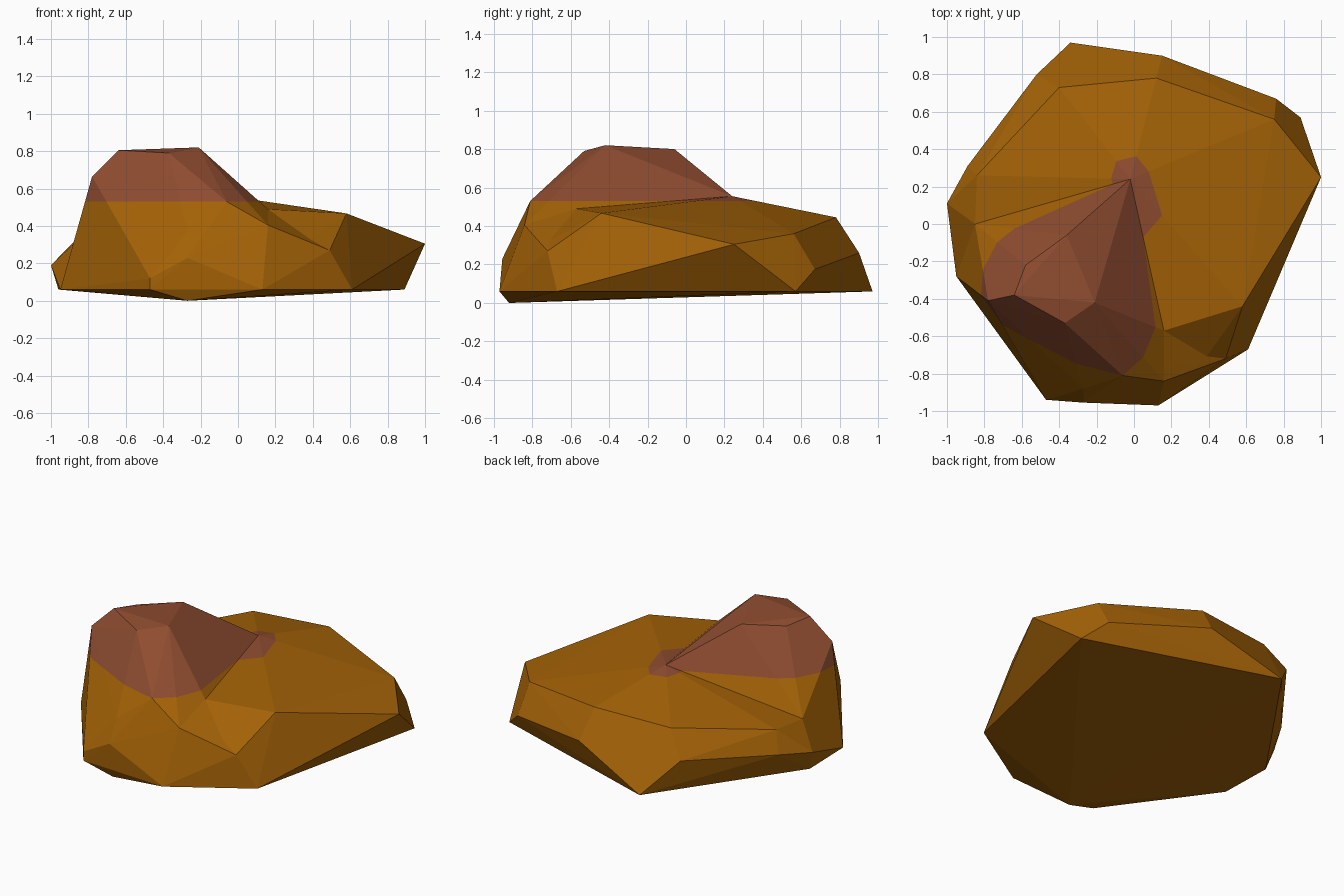
import bpy
import bmesh

if "Cube" in bpy.data.objects:
    bpy.data.objects.remove(bpy.data.objects["Cube"])

CAP_HEIGHT = 0.53


def material(name, colour):
    m = bpy.data.materials.new(name)
    m.diffuse_color = (*colour, 1)
    m.use_nodes = True
    m.node_tree.nodes["Principled BSDF"].inputs["Base Color"].default_value = m.diffuse_color
    return m


def hull(name, points):
    """Faceted convex boulder wrapped around a few corner points."""
    bm = bmesh.new()
    for p in points:
        bm.verts.new(p)
    res = bmesh.ops.convex_hull(bm, input=bm.verts[:])
    junk = {v for v in res["geom_interior"] + res["geom_unused"]
            if isinstance(v, bmesh.types.BMVert) and not v.link_faces}
    bmesh.ops.delete(bm, geom=list(junk), context="VERTS")
    bmesh.ops.recalc_face_normals(bm, faces=bm.faces[:])
    mesh = bpy.data.meshes.new(name)
    bm.to_mesh(mesh)
    bm.free()
    obj = bpy.data.objects.new(name, mesh)
    bpy.context.collection.objects.link(obj)
    return obj


# corners shared by the boulders
notch = (0.16, -0.57, 0.49)
crease = [(-0.02, 0.24, 0.555), (-0.85, 0, 0.33), notch]
lip = [(0.38, -0.72, 0.32), (0.49, -0.72, 0.27)]
brow = [(-0.06, -0.81, 0.53), (0.16, -0.84, 0.405)]
toe = (0.13, -0.97, 0.06)
base = [(-0.95, -0.28, 0.06), (-0.47, -0.94, 0.06), (-0.27, -0.92, 0), toe]

# low, wide boulder
rock = hull("rock", crease + lip + base + [
    (-0.96, 0.08, 0.06), (-0.34, 0.97, 0.06), (0.89, 0.57, 0.06), (0.61, -0.67, 0.06),
    (-1, 0.11, 0.19), (-0.89, 0.31, 0.22), (-0.52, 0.8, 0.268), (0.15, 0.9, 0.26),
    (0.76, 0.67, 0.175), (1, 0.25, 0.305),
    (-0.84, 0.26, 0.355), (-0.4, 0.73, 0.428), (0.12, 0.78, 0.445), (0.75, 0.56, 0.36),
    (0.58, -0.44, 0.467)])

# taller boulder rising at the front left
upper = hull("upper_rock", crease + brow + base + [
    (-0.36, -0.06, 0.8), (-0.58, -0.22, 0.785), (-0.64, -0.38, 0.805),
    (-0.78, -0.41, 0.665), (-0.37, -0.53, 0.79), (-0.21, -0.42, 0.82),
    (-0.27, -0.88, 0.37), (-0.27, -0.955, 0.23), (-0.47, -0.94, 0.12),
    (-0.55, -0.81, 0.17)])

# sloping ledge below the notch
ledge = hull("ledge", brow + lip + [notch, toe, (0, -0.5, 0.2)])

# fuse everything into one stone
for part in (upper, ledge):
    mod = rock.modifiers.new("fuse", "BOOLEAN")
    mod.operation = "UNION"
    mod.solver = "EXACT"
    mod.object = part
fused = bpy.data.meshes.new_from_object(
    rock.evaluated_get(bpy.context.evaluated_depsgraph_get()))
rock.modifiers.clear()
rock.data = fused
for part in (upper, ledge):
    bpy.data.objects.remove(part)
fused.materials.clear()
fused.materials.append(material("ochre stone", (0.37, 0.122, 0.002)))
fused.materials.append(material("red stone", (0.27, 0.072, 0.029)))

# cut at the cap height, red above and ochre below
bm = bmesh.new()
bm.from_mesh(fused)
bmesh.ops.bisect_plane(bm, geom=bm.verts[:] + bm.edges[:] + bm.faces[:],
                       plane_co=(0, 0, CAP_HEIGHT), plane_no=(0, 0, 1))
for f in bm.faces:
    f.smooth = False
    f.material_index = int(f.calc_center_median().z > CAP_HEIGHT)
bm.to_mesh(fused)
bm.free()
